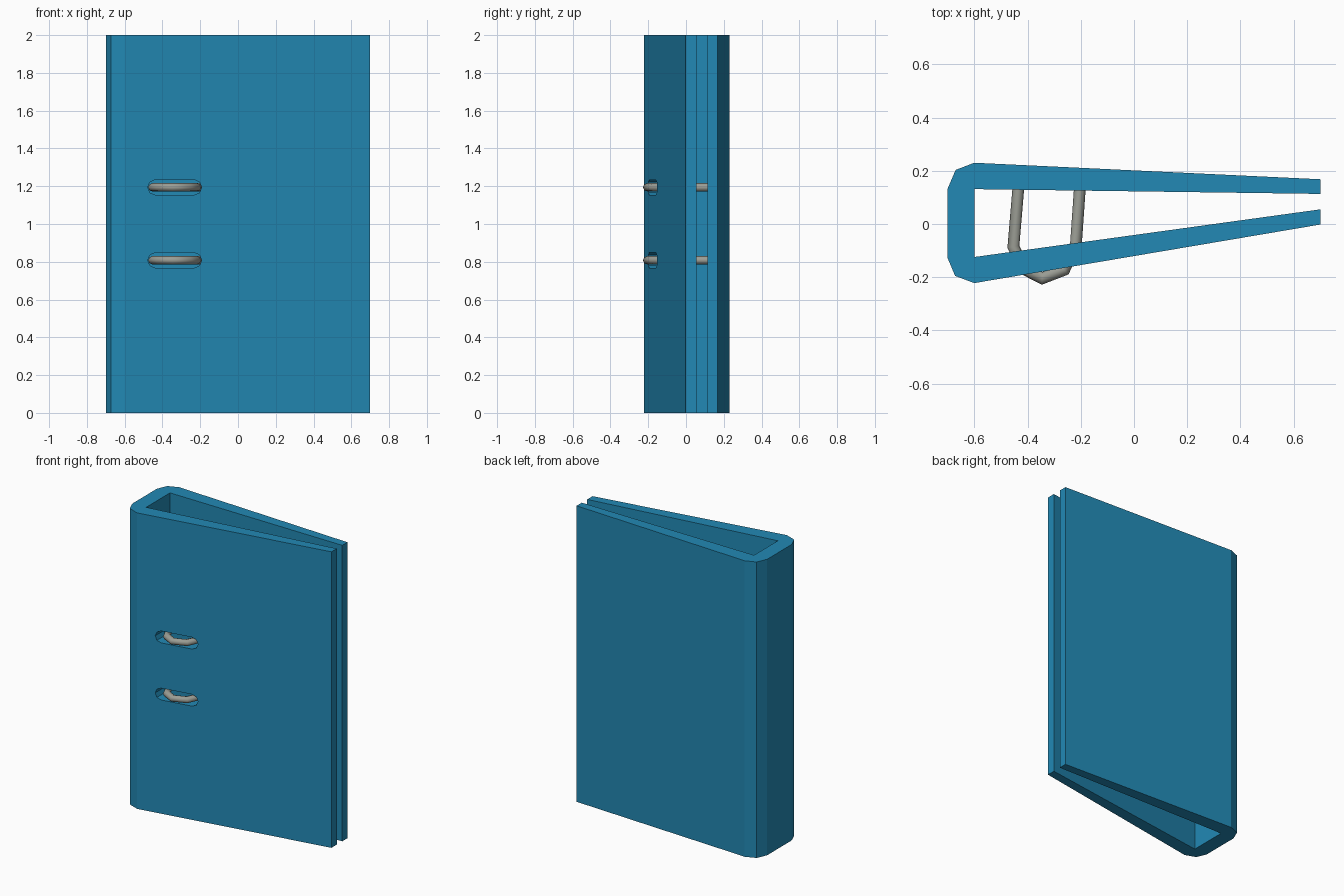
import bpy, bmesh, math
from mathutils import Vector

if "Cube" in bpy.data.objects:
    bpy.data.objects.remove(bpy.data.objects["Cube"])


def material(name, rgb):
    m = bpy.data.materials.new(name)
    m.diffuse_color = (*rgb, 1)
    m.use_nodes = True
    m.node_tree.nodes["Principled BSDF"].inputs["Base Color"].default_value = m.diffuse_color
    return m


BLUE = material("blue cover", (0.016, 0.25, 0.46))
METAL = material("grey metal", (0.33, 0.34, 0.30))


def make_object(name, bm, mat):
    bmesh.ops.recalc_face_normals(bm, faces=bm.faces)
    mesh = bpy.data.meshes.new(name)
    bm.to_mesh(mesh)
    bm.free()
    mesh.materials.append(mat)
    obj = bpy.data.objects.new(name, mesh)
    bpy.context.collection.objects.link(obj)
    return obj


def prism(name, points, offset, mat):
    """Extrude a closed outline of 3D points along offset."""
    bm = bmesh.new()
    face = bm.faces.new([bm.verts.new(p) for p in points])
    out = bmesh.ops.extrude_face_region(bm, geom=[face])
    verts = [g for g in out["geom"] if isinstance(g, bmesh.types.BMVert)]
    bmesh.ops.translate(bm, vec=offset, verts=verts)
    return make_object(name, bm, mat)


def tube(name, path, z, radius, mat, sides=8):
    """Mitred round tube along a flat path at height z."""
    bm = bmesh.new()
    pts = [Vector((x, y, z)) for x, y in path]
    rings = []
    for i, p in enumerate(pts):
        a = (p - pts[i - 1]).normalized() if i else None
        b = (pts[i + 1] - p).normalized() if i < len(pts) - 1 else None
        a, b = a or b, b or a
        t = (a + b).normalized()
        n = Vector((-t.y, t.x, 0)) / t.dot(a)
        rings.append([bm.verts.new(
            p + n * radius * math.cos(k * math.tau / sides)
            + Vector((0, 0, radius * math.sin(k * math.tau / sides))))
            for k in range(sides)])
    for r, s in zip(rings, rings[1:]):
        for k in range(sides):
            j = (k + 1) % sides
            bm.faces.new((r[k], r[j], s[j], s[k]))
    bm.faces.new(rings[0])
    bm.faces.new(rings[-1])
    return make_object(name, bm, mat)


# Folder shell: spine with bevelled corners and two tapering covers
outline = [(0.70, 0.168), (-0.60, 0.23), (-0.67, 0.203), (-0.70, 0.133),
           (-0.70, -0.128), (-0.672, -0.195), (-0.60, -0.222), (0.70, -0.002),
           (0.70, 0.055), (-0.60, -0.124), (-0.60, 0.131), (0.70, 0.113)]
cover = prism("folder_cover", [(x, y, 0) for x, y in outline], (0, 0, 2), BLUE)

# Slots through the front cover and the metal rings showing in them
ring_path = [(-0.434, 0.14), (-0.453, -0.085), (-0.415, -0.168),
             (-0.345, -0.204), (-0.262, -0.172), (-0.218, -0.075), (-0.203, 0.14)]
for label, z in (("lower", 0.808), ("upper", 1.194)):
    r = 0.04
    slot = []
    for cx, start in ((-0.232, -90), (-0.438, 90)):
        for k in range(5):
            a = math.radians(start + 45 * k)
            slot.append((cx + r * math.cos(a), -0.35, z + r * math.sin(a)))
    cutter = prism(label + "_slot_cutter", slot, (0, 0.39, 0), BLUE)
    cutter.hide_render = True
    mod = cover.modifiers.new("slot", 'BOOLEAN')
    mod.operation = 'DIFFERENCE'
    mod.solver = 'EXACT'
    mod.object = cutter
    bpy.context.view_layer.objects.active = cover
    bpy.ops.object.modifier_apply(modifier=mod.name)
    bpy.data.objects.remove(cutter)

    ring = tube(label + "_ring", ring_path, z, 0.022, METAL)
    bpy.ops.object.select_all(action='DESELECT')
    ring.select_set(True)
    bpy.context.view_layer.objects.active = ring
    bpy.ops.object.shade_smooth_by_angle(angle=math.radians(50))
